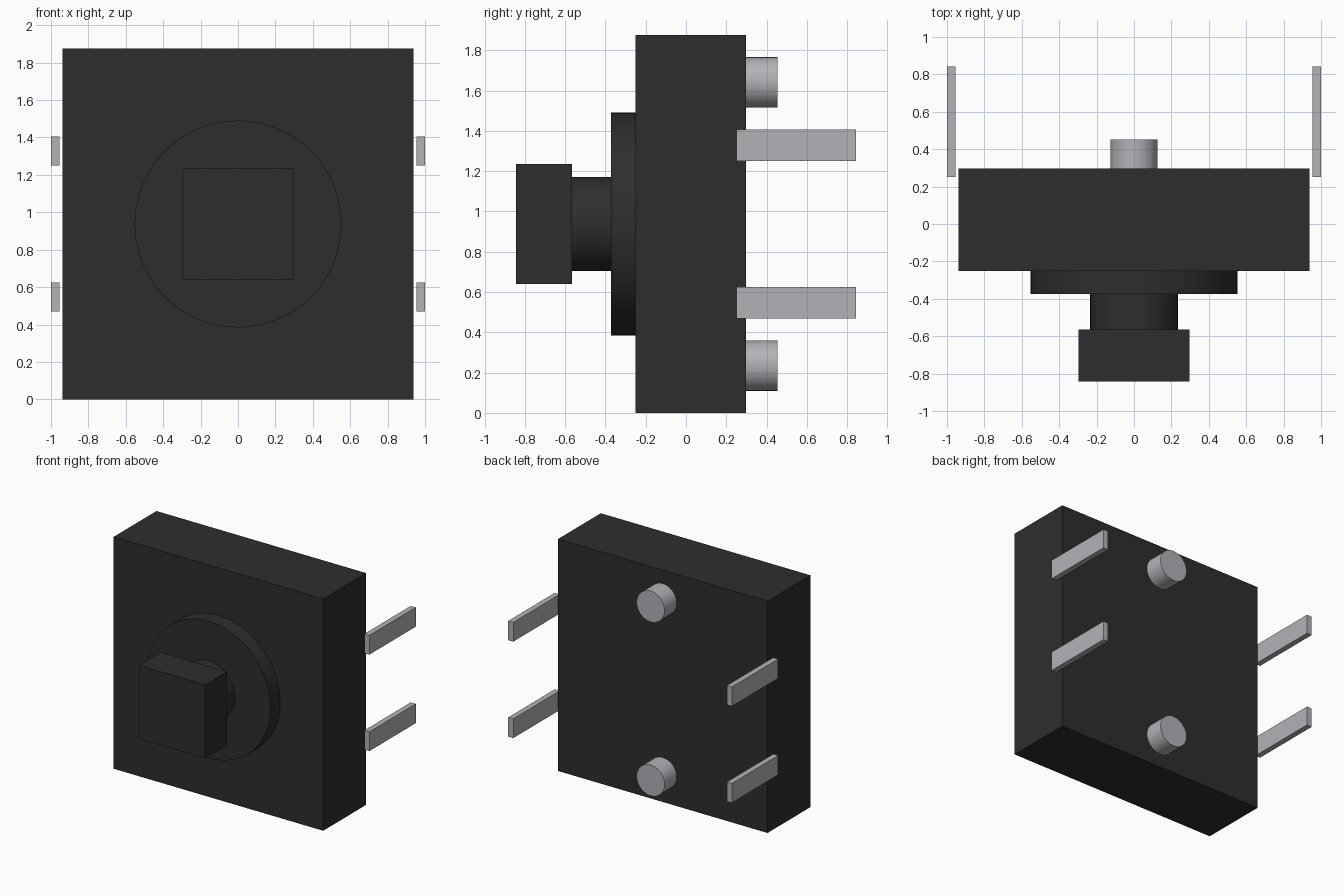
import bpy
import math

cube = bpy.data.objects.get("Cube")
if cube:
    bpy.data.objects.remove(cube, do_unlink=True)

MID = 0.9375  # height of the shaft axis


def material(name, rgb):
    mat = bpy.data.materials.new(name)
    mat.use_nodes = True
    mat.diffuse_color = (*rgb, 1)
    mat.node_tree.nodes["Principled BSDF"].inputs["Base Color"].default_value = (*rgb, 1)
    return mat


black = material("black plastic", (0.027, 0.027, 0.027))
silver = material("silver metal", (0.45, 0.44, 0.47))


def finish(name, mat):
    obj = bpy.context.object
    obj.name = obj.data.name = name
    obj.data.materials.append(mat)
    return obj


def box(name, x, y, z, mat):
    """Box from its (min, max) range on each axis."""
    spans = (x, y, z)
    bpy.ops.mesh.primitive_cube_add(size=1, location=[(a + b) / 2 for a, b in spans])
    bpy.context.object.scale = [b - a for a, b in spans]
    bpy.ops.object.transform_apply(location=False, rotation=False, scale=True)
    return finish(name, mat)


def rod(name, radius, y, z, mat):
    """Round part along the y axis."""
    bpy.ops.mesh.primitive_cylinder_add(
        vertices=64, radius=radius, depth=y[1] - y[0],
        location=(0, (y[0] + y[1]) / 2, z), rotation=(math.pi / 2, 0, 0))
    bpy.ops.object.shade_smooth_by_angle(angle=math.radians(30))
    return finish(name, mat)


# Housing with its round collar, shaft and square cap
box("housing", (-MID, MID), (-0.25, 0.297), (0, 2 * MID), black)
rod("collar", 0.553, (-0.373, -0.25), MID, black)
rod("shaft", 0.234, (-0.565, -0.373), MID, black)
box("square_cap", (-0.297, 0.297), (-0.843, -0.565), (MID - 0.297, MID + 0.297), black)

# Locating pegs and contact pins on the back
for level, up in (("lower", -1), ("upper", 1)):
    rod(level + "_peg", 0.125, (0.297, 0.453), MID + up * 0.703, silver)
    z = MID + up * 0.39
    for side, s in (("left", 1), ("right", -1)):
        x = sorted((s * 0.955, s * 1.0))
        box(f"{level}_{side}_pin", x, (0.25, 0.843), (z - 0.078, z + 0.078), silver)
